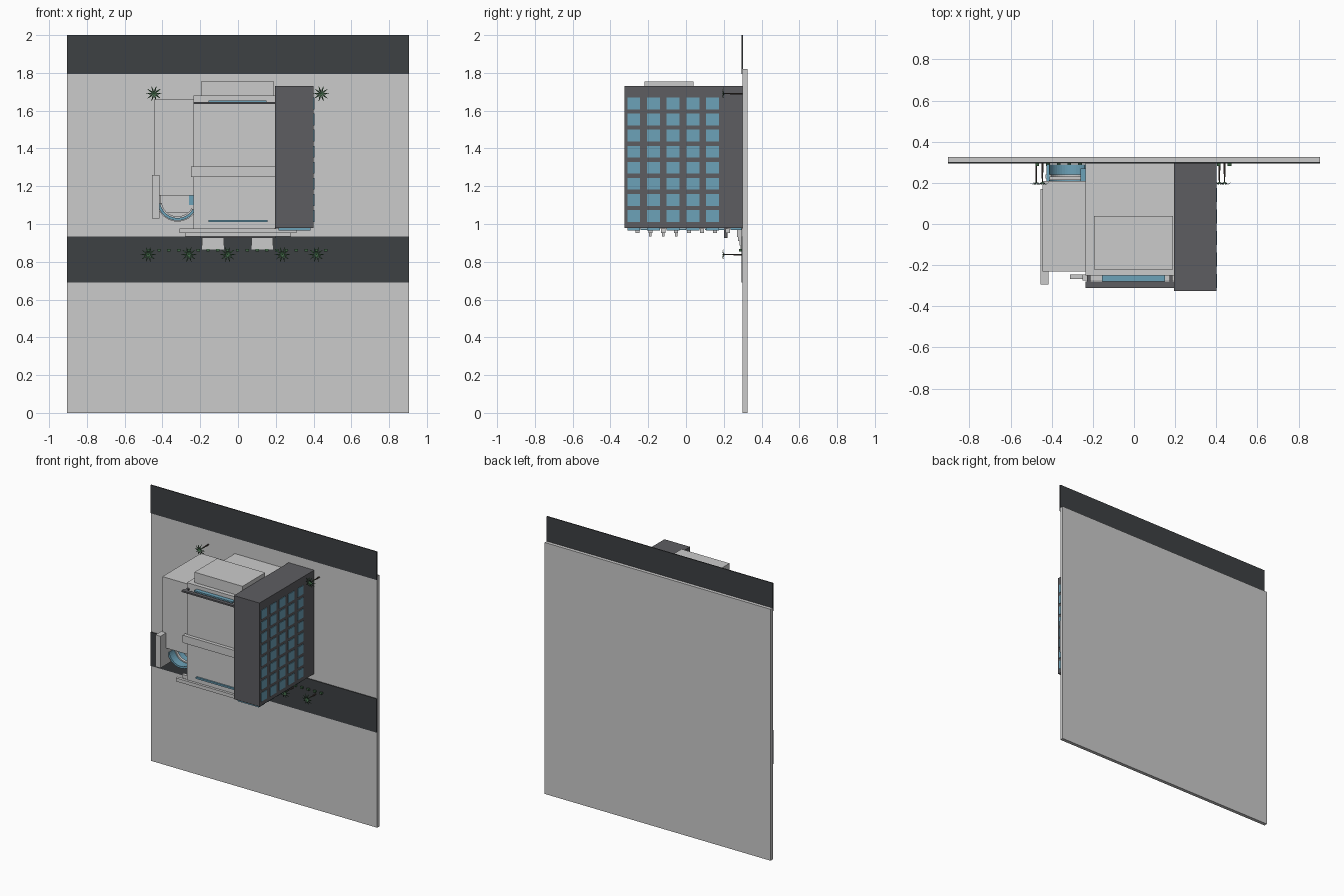
import bpy, bmesh, math
from mathutils import Vector

if "Cube" in bpy.data.objects:
    bpy.data.objects.remove(bpy.data.objects["Cube"])


def material(name, rgb):
    m = bpy.data.materials.new(name)
    m.diffuse_color = (*rgb, 1)
    m.use_nodes = True
    m.node_tree.nodes["Principled BSDF"].inputs["Base Color"].default_value = m.diffuse_color
    return m


ASPHALT = material("asphalt", (0.048, 0.053, 0.057))
DARK = material("dark_cladding", (0.11, 0.11, 0.12))
GLASS = material("blue_glass", (0.15, 0.36, 0.48))
LEAF = material("leaf_green", (0.05, 0.13, 0.06))
TRUNK = material("trunk_brown", (0.08, 0.06, 0.05))


def finish(name, bm, mat=None):
    bmesh.ops.recalc_face_normals(bm, faces=bm.faces)
    me = bpy.data.meshes.new(name)
    bm.to_mesh(me)
    bm.free()
    ob = bpy.data.objects.new(name, me)
    bpy.context.collection.objects.link(ob)
    if mat:
        me.materials.append(mat)
    return ob


def add_box(bm, x, y, z):
    vs = bmesh.ops.create_cube(bm, size=1)["verts"]
    for v in vs:
        v.co = Vector([(r[0] + r[1]) / 2 + c * (r[1] - r[0])
                       for r, c in zip((x, y, z), v.co)])


def boxes(name, specs, mat=None):
    bm = bmesh.new()
    for s in specs:
        add_box(bm, *s)
    return finish(name, bm, mat)


def box(name, x, y, z, mat=None):
    return boxes(name, [(x, y, z)], mat)


def extruded(name, profile, y0, y1, mat=None):
    """Prism from an x/z outline, extruded along y."""
    bm = bmesh.new()
    f = bm.faces.new([bm.verts.new((x, y0, z)) for x, z in profile])
    ext = bmesh.ops.extrude_face_region(bm, geom=[f])["geom"]
    for v in ext:
        if isinstance(v, bmesh.types.BMVert):
            v.co.y = y1
    return finish(name, bm, mat)


# Upright site plate and the two roads; the building grows towards -y
box("site_plate", (-0.905, 0.905), (0.30, 0.325), (0, 1.82))
box("street_road", (-0.905, 0.905), (0.294, 0.301), (0.69, 0.935), ASPHALT)
box("rear_road", (-0.905, 0.905), (0.294, 0.301), (1.795, 2.0), ASPHALT)

# Main volumes
box("main_block", (-0.235, 0.195), (-0.25, 0.30), (0.975, 1.68))
box("dark_tower", (0.195, 0.40), (-0.325, 0.30), (0.98, 1.73), DARK)
box("left_block", (-0.445, -0.235), (-0.23, 0.21), (1.15, 1.66))
box("left_fin_wall", (-0.455, -0.415), (-0.295, 0.17), (1.03, 1.26))
box("rear_bay", (-0.195, 0.19), (-0.22, 0.04), (1.68, 1.755))
box("left_base", (-0.26, -0.235), (0.21, 0.27), (1.10, 1.60), GLASS)

# Tower windows on the side and on the street front
cols = [-0.277 + i * 0.1045 for i in range(5)]
boxes("tower_side_windows",
      [((0.395, 0.404), (y - 0.034, y + 0.034),
        (1.042 + j * 0.0852 - 0.031, 1.042 + j * 0.0852 + 0.031))
       for y in cols for j in range(8)], GLASS)
boxes("tower_street_windows",
      [((0.215, 0.385), (y - 0.034, y + 0.034), (0.965, 0.985)) for y in cols], GLASS)

# Roof details: rear glass strip with dark rail, cross beam, front strip
box("roof_glass", (-0.155, 0.15), (-0.28, -0.245), (1.645, 1.655), GLASS)
box("roof_rail", (-0.235, 0.195), (-0.31, -0.285), (1.635, 1.646), DARK)
box("rail_backing", (-0.235, 0.195), (-0.286, -0.28), (1.636, 1.644), DARK)
boxes("rail_posts", [((x - 0.008, x + 0.008), (-0.286, -0.245), (1.636, 1.644))
                     for x in (-0.22, 0.18)], DARK)
box("roof_beam", (-0.25, 0.195), (-0.275, -0.245), (1.25, 1.305))
box("front_roof_strip", (-0.155, 0.155), (-0.262, -0.245), (1.01, 1.022), GLASS)

# Street facade: floor bands with glazing between them
levels = [-0.257 + i * 0.0683 for i in range(8)]
boxes("facade_bands",
      [((-0.31, 0.31), (y - 0.011, y + 0.011), (0.952, 0.977)) for y in levels])
boxes("facade_glazing",
      [((-0.225, 0.195), (y + 0.016, y + 0.052), (0.968, 0.98)) for y in levels[:-1]],
      GLASS)
boxes("balcony_rails",
      [((-0.28, 0.28), (y - 0.007, y + 0.007), (0.935, 0.953)) for y in levels[1:4]])
box("entrance_canopy", (-0.2, 0.2), (0.20, 0.22), (0.925, 0.98), DARK)
box("entrance_glass", (-0.2, 0.2), (0.235, 0.295), (0.968, 0.98), GLASS)

# Curved glass bay: open half shell with a grey ring at each floor
def shell(r0, r1, n=16):
    a = [math.radians(190 + 140 * i / n) for i in range(n + 1)]
    cx, cz = -0.32, 1.125
    return ([(cx + r1 * math.cos(t), cz + r1 * math.sin(t)) for t in a] +
            [(cx + r0 * math.cos(t), cz + r0 * math.sin(t)) for t in reversed(a)])


extruded("curved_glass", shell(0.093, 0.107), -0.20, 0.29, GLASS)
for i in range(6):
    y = -0.13 + i * 0.072
    extruded(f"curved_floor_ring_{i}", shell(0.085, 0.112), y - 0.01, y + 0.01)
box("curved_bay_floor", (-0.41, -0.235), (0.215, 0.23), (1.06, 1.20))

# Stepped entrance ramps
for side, x0, x1 in (("left", -0.19, -0.075), ("right", 0.072, 0.185)):
    boxes(f"entrance_steps_{side}",
          [((x0, x1), (0.288 - i * 0.006, 0.296), (0.865 + i * 0.022, 0.975))
           for i in range(4)])

# Row of small hedge plants along the kerb
boxes("kerb_hedge",
      [((x - 0.009, x + 0.009), (0.281, 0.30), (0.854, 0.868))
       for x in [-0.47 + i * 0.0519 for i in range(19)]], LEAF)


# Palms: tapered trunk along -y with radiating drooping fronds
def palm(name, x, z):
    bm = bmesh.new()
    top = 0.205
    ring = []
    for y, r in ((0.30, 0.005), (top, 0.003)):
        ring.append([bm.verts.new((x + r * math.cos(k * math.pi / 3), y,
                                   z + r * math.sin(k * math.pi / 3))) for k in range(6)])
    for k in range(6):
        bm.faces.new((ring[0][k], ring[0][k - 1], ring[1][k - 1], ring[1][k]))
    bm.faces.new(ring[1])
    finish(name + "_trunk", bm, TRUNK)

    bm = bmesh.new()
    for k in range(10):
        a = k * math.tau / 10
        d = Vector((math.cos(a), 0, math.sin(a)))
        s = Vector((-d.z, 0, d.x))
        prev = None
        for r, h, w in ((0, 0, 0.002), (0.02, -0.012, 0.004), (0.041, -0.003, 0.0008)):
            c = Vector((x, top + h, z)) + d * r
            cur = (bm.verts.new(c - s * w), bm.verts.new(c + s * w))
            if prev:
                bm.faces.new((prev[0], cur[0], cur[1], prev[1]))
            prev = cur
    finish(name + "_fronds", bm, LEAF)


spots = [(-0.445, 1.69), (0.44, 1.69)] + [
    (x, 0.838) for x in (-0.475, -0.26, -0.055, 0.235, 0.415)]
for i, (x, z) in enumerate(spots):
    palm(f"palm_{i}", x, z)
